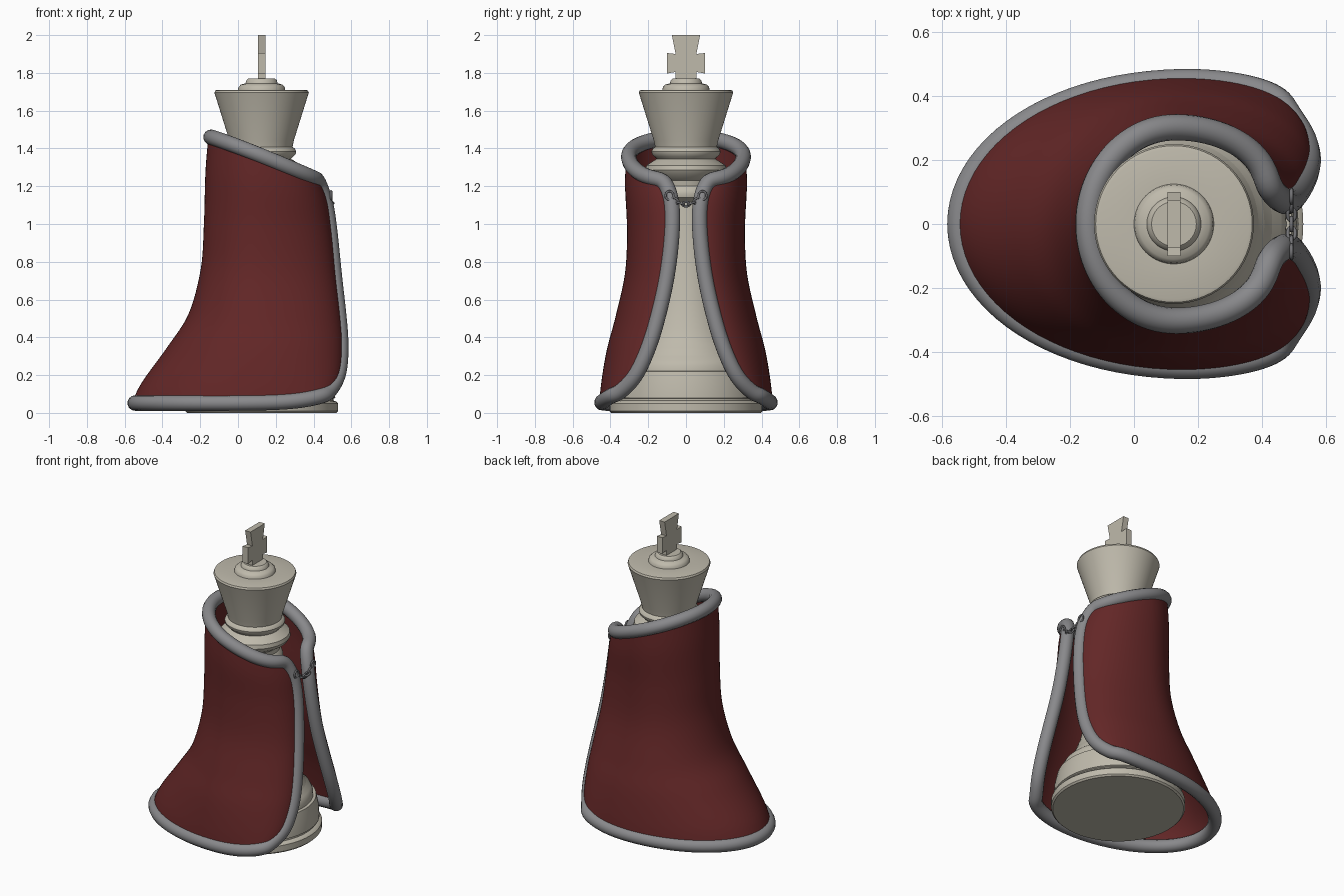
import bpy, bmesh, math
from mathutils import Vector, Matrix

if "Cube" in bpy.data.objects:
    bpy.data.objects.remove(bpy.data.objects["Cube"])

CX = 0.125  # axis of the chess piece


def material(name, rgb):
    m = bpy.data.materials.new(name)
    m.diffuse_color = (*rgb, 1)
    m.use_nodes = True
    m.node_tree.nodes["Principled BSDF"].inputs["Base Color"].default_value = m.diffuse_color
    return m


IVORY = material("ivory", (0.52, 0.49, 0.41))
RED = material("dark red cloth", (0.125, 0.02, 0.02))
GREY = material("grey trim", (0.25, 0.25, 0.26))
STEEL = material("chain steel", (0.17, 0.17, 0.18))


def make(name, verts, faces, mat, angle=35):
    me = bpy.data.meshes.new(name)
    me.from_pydata(verts, [], faces)
    bm = bmesh.new()
    bm.from_mesh(me)
    bmesh.ops.remove_doubles(bm, verts=bm.verts, dist=1e-5)
    bmesh.ops.recalc_face_normals(bm, faces=bm.faces)
    bm.to_mesh(me)
    bm.free()
    ob = bpy.data.objects.new(name, me)
    bpy.context.collection.objects.link(ob)
    me.materials.append(mat)
    bpy.ops.object.select_all(action='DESELECT')
    ob.select_set(True)
    bpy.context.view_layer.objects.active = ob
    bpy.ops.object.shade_smooth_by_angle(angle=math.radians(angle))
    return ob


def lathe(name, profile, mat, n=64):
    verts, faces = [], []
    for r, z in profile:
        for i in range(n):
            a = 2 * math.pi * i / n
            verts.append((CX + r * math.cos(a), r * math.sin(a), z))
    for k in range(len(profile) - 1):
        for i in range(n):
            j = (i + 1) % n
            faces.append((k * n + i, k * n + j, (k + 1) * n + j, (k + 1) * n + i))
    return make(name, verts, faces, mat)


# turned chess piece: base, body, collars, head
lathe("piece_base", [(0, 0), (.395, 0), (.405, .01), (.405, .05), (.395, .06), (.38, .065),
                     (.38, .075), (.39, .08), (.385, .15), (.37, .22), (.352, .222), (.35, .25),
                     (.335, .28), (.30, .31), (.25, .4), (0, .4)], IVORY)
lathe("piece_body", [(0, .3), (.31, .3), (.27, .36), (.235, .45), (.2, .6), (.17, .78), (.15, .95),
                     (.14, 1.13), (0, 1.13)], IVORY)
lathe("piece_collars", [(0, 1.12), (.14, 1.12), (.165, 1.14), (.17, 1.16), (.165, 1.18), (.15, 1.2),
                        (.155, 1.23), (.2, 1.26), (.215, 1.285), (.21, 1.31), (.18, 1.33),
                        (.155, 1.345), (.165, 1.355), (.18, 1.37), (.183, 1.385), (.175, 1.4),
                        (.16, 1.41), (0, 1.41)], IVORY)
lathe("piece_head", [(0, 1.4), (.162, 1.4), (.17, 1.44), (.245, 1.68), (.25, 1.695), (.245, 1.707),
                     (.235, 1.71), (.125, 1.71), (.122, 1.725), (.11, 1.738), (.085, 1.745),
                     (.08, 1.762), (.07, 1.77), (0, 1.77)], IVORY)

# cross on top
half = [(.055, 1.76), (.055, 1.805), (.1, 1.797), (.1, 1.905), (.055, 1.9), (.075, 2.0)]
outline = half + [(-y, z) for y, z in reversed(half)]
n = len(outline)
make("cross", [(CX + s, y, z) for s in (-.02, .02) for y, z in outline],
     [tuple(range(n)), tuple(range(n, 2 * n))] +
     [(i, (i + 1) % n, n + (i + 1) % n, n + i) for i in range(n)], IVORY, 20)

# cloak rows: back x, back z, widest x, half width, edge x, edge y, edge z, slope power
rows = [(-.55, .052, .15, .447, .47, .36, .10, 8),
        (-.495, .16, .15, .435, .53, .27, .19, 3),
        (-.365, .34, .14, .405, .545, .2, .34, 1),
        (-.25, .52, .13, .36, .535, .15, .5, 1),
        (-.185, .76, .13, .31, .51, .10, .72, 1),
        (-.168, 1.0, .13, .3, .487, .073, .95, 1),
        (-.16, 1.27, .13, .31, .462, .075, 1.12, 1),
        (-.145, 1.46, .13, .305, .42, .115, 1.235, 1.1)]


def catmull(pts, t):
    i = min(int(t), len(pts) - 2)
    f = t - i
    p1, p2 = pts[i], pts[i + 1]
    p0 = pts[i - 1] if i else [2 * a - b for a, b in zip(p1, p2)]
    p3 = pts[i + 2] if i + 2 < len(pts) else [2 * b - a for a, b in zip(p1, p2)]
    return [.5 * (2 * b + (c - a) * f + (2 * a - 5 * b + 4 * c - d) * f * f
                  + (3 * b - a - 3 * c + d) * f ** 3) for a, b, c, d in zip(p0, p1, p2, p3)]


def cloak_point(row, u):
    """u from -1 to 1, zero at the middle of the back."""
    xb, zb, xm, w, xe, ye, ze, p = row
    s = abs(u)
    if s < .55:
        a = s / .55 * math.pi / 2
        x, y = xm - (xm - xb) * math.cos(a), w * math.sin(a)
    else:
        a = (s - .55) / .45 * math.pi / 2
        x, y = xm + (xe - xm) * math.sin(a), ye + (w - ye) * math.cos(a)
    f = max(0, (x - xb) / (xe - xb))
    return Vector((x, math.copysign(y, u), zb + (ze - zb) * f ** p))


NU, NV = 80, 42
grid = []
for j in range(NV + 1):
    row = catmull(rows, j / NV * (len(rows) - 1))
    grid.append([cloak_point(row, -1 + 2 * i / NU) for i in range(NU + 1)])
W = NU + 1
cloak = make("cloak", [p for r in grid for p in r],
             [(j * W + i, j * W + i + 1, (j + 1) * W + i + 1, (j + 1) * W + i)
              for j in range(NV) for i in range(NU)], RED, 60)
sol = cloak.modifiers.new("thickness", 'SOLIDIFY')
sol.thickness = .025
sol.offset = 0

# rolled trim along the whole cloak border
loop = (grid[0][:-1] + [r[-1] for r in grid[:-1]] + grid[-1][:0:-1] + [r[0] for r in grid[:0:-1]])
for _ in range(6):
    loop = [(loop[i - 1] + 2 * loop[i] + loop[(i + 1) % len(loop)]) / 4 for i in range(len(loop))]
cu = bpy.data.curves.new("trim", 'CURVE')
cu.dimensions = '3D'
cu.bevel_depth = .041
cu.bevel_resolution = 5
sp = cu.splines.new('POLY')
sp.points.add(len(loop) - 1)
for pt, co in zip(sp.points, loop):
    pt.co = (*co, 1)
sp.use_cyclic_u = True
cu.materials.append(GREY)
trim = bpy.data.objects.new("trim", cu)
bpy.context.collection.objects.link(trim)
bpy.ops.object.select_all(action='DESELECT')
trim.select_set(True)
bpy.context.view_layer.objects.active = trim
bpy.ops.object.convert(target='MESH')


# clasp chain: stretched rings hanging between the two edges
def link(name, pos, slope, turn, long, wide, r):
    N, M = 20, 8
    rot = Matrix.Rotation(slope, 3, 'X') @ Matrix.Rotation(turn, 3, 'Y')
    verts, faces = [], []
    for i in range(N):
        a = 2 * math.pi * i / N
        for k in range(M):
            b = 2 * math.pi * k / M
            q = r * math.cos(b)
            v = Vector((r * math.sin(b), (long + q) * math.cos(a), (wide + q) * math.sin(a)))
            verts.append(rot @ v + Vector(pos))
            i2, k2 = (i + 1) % N, (k + 1) % M
            faces.append((i * M + k, i2 * M + k, i2 * M + k2, i * M + k2))
    make(name, verts, faces, STEEL, 60)


for k in range(-3, 4):
    y = k * .029
    z = 1.105 + 5.5 * y * y
    if abs(k) == 3:
        link("chain_ring", (.493, y, z + .004), 0, 0, .021, .023, .006)
    else:
        link("chain_link", (.493, y, z), math.atan(11 * y), math.pi / 2 * (k % 2), .02, .012, .006)
